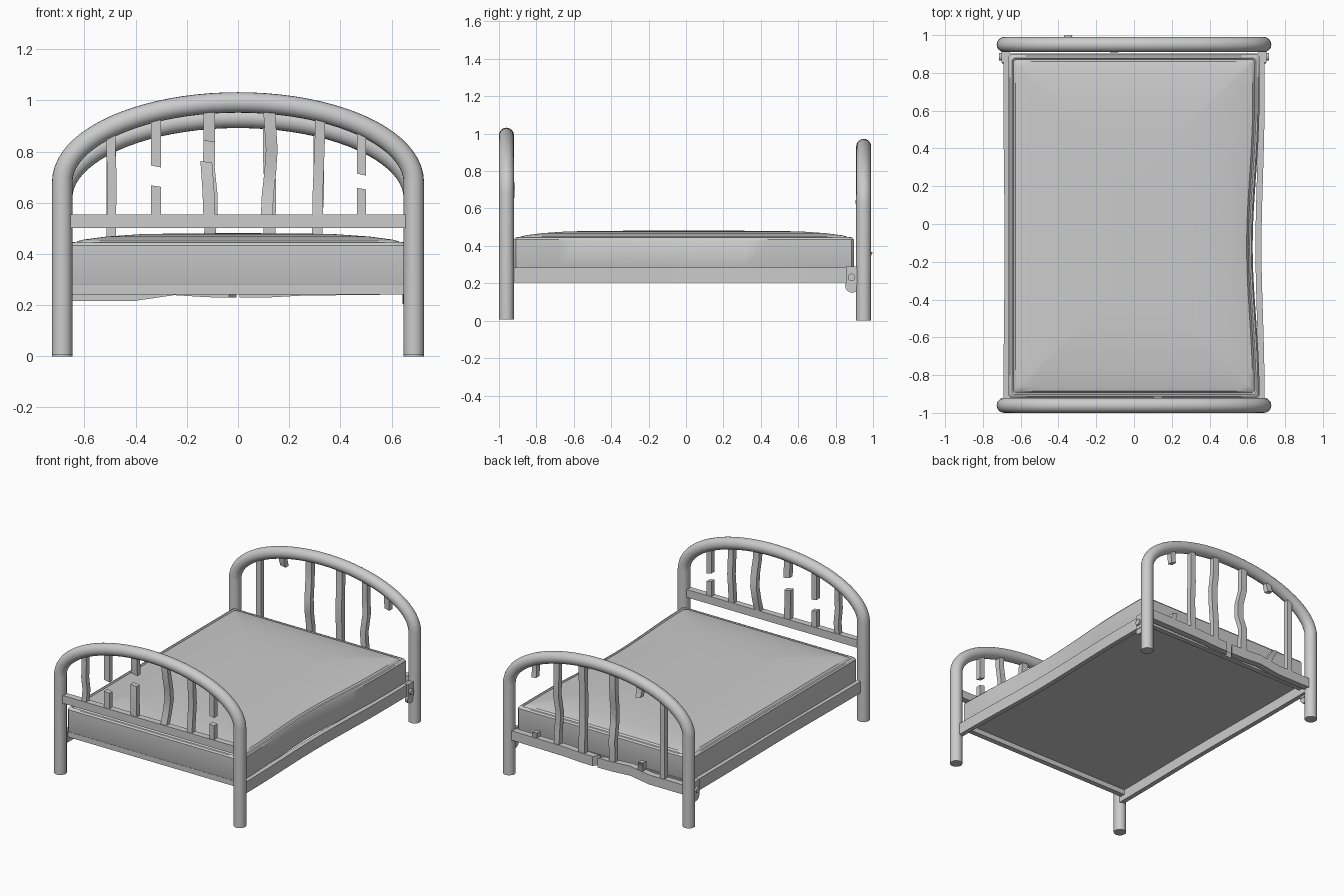
import bpy, bmesh, math
from mathutils import Vector

if "Cube" in bpy.data.objects:
    bpy.data.objects.remove(bpy.data.objects["Cube"])

def finish(name, bm, smooth=True):
    bmesh.ops.recalc_face_normals(bm, faces=bm.faces)
    me = bpy.data.meshes.new(name)
    bm.to_mesh(me)
    bm.free()
    ob = bpy.data.objects.new(name, me)
    bpy.context.collection.objects.link(ob)
    if smooth:
        bpy.context.view_layer.objects.active = ob
        ob.select_set(True)
        bpy.ops.object.shade_smooth_by_angle(angle=math.radians(35))
        ob.select_set(False)
    return ob

def loft(name, rings):
    bm = bmesh.new()
    vs = [[bm.verts.new(p) for p in r] for r in rings]
    n = len(vs[0])
    for a, b in zip(vs, vs[1:]):
        for i in range(n):
            bm.faces.new((a[i], a[(i + 1) % n], b[(i + 1) % n], b[i]))
    bm.faces.new(vs[0])
    bm.faces.new(vs[-1])
    return finish(name, bm)

def bar(name, axis, pts, hu, hv, slant=0.0):
    """Rectangular bar through pts; sections lie across the given axis."""
    u, v = [i for i in range(3) if i != axis]
    rings = []
    for k, p in enumerate(pts):
        ring = []
        for a, b in ((-1, -1), (1, -1), (1, 1), (-1, 1)):
            q = list(p)
            q[u] += a * hu
            q[v] += b * hv
            if k == len(pts) - 1:
                q[axis] += a * slant
            ring.append(q)
        rings.append(ring)
    return loft(name, rings)

def cyl_x(name, x, y, z, r, depth, seg=20):
    ring = lambda xx: [(xx, y + r * math.cos(t), z + r * math.sin(t))
                       for t in (2 * math.pi * i / seg for i in range(seg))]
    return loft(name, [ring(x - depth / 2), ring(x + depth / 2)])

HALF, TUBE = 0.687, 0.04
FY, BY = -0.96, 0.95
FRONT_SPRING, BACK_SPRING, RISE = 0.68, 0.62, 0.312

def arch_z(x, spring):
    return spring + RISE * math.sqrt(1 - (x / HALF) ** 2)

# Arched tube frames
def arch(name, y, spring, foot):
    path = [Vector((-HALF, y, foot))]
    path += [Vector((-HALF * math.cos(math.pi * i / 40), y,
                     spring + RISE * math.sin(math.pi * i / 40))) for i in range(41)]
    path.append(Vector((HALF, y, foot)))
    rings = []
    for i, p in enumerate(path):
        t = (path[min(i + 1, len(path) - 1)] - path[max(i - 1, 0)]).normalized()
        if i in (0, len(path) - 1):
            t = Vector((0, 0, 1 if i == 0 else -1))
        side = Vector((-t.z, 0, t.x))
        rings.append([p + side * TUBE * math.cos(a) + Vector((0, TUBE * math.sin(a), 0))
                      for a in (2 * math.pi * k / 20 for k in range(20))])
    loft(name, rings)

arch("front_arch", FY, FRONT_SPRING, 0.006)
arch("back_arch", BY, BACK_SPRING, 0)

# Front rail and the bent, broken back rail
bar("front_rail", 0, [(-HALF, FY, 0.528), (HALF, FY, 0.528)], 0.022, 0.027)
bar("back_rail_left", 0, [(-HALF, BY, 0.25), (-0.4, BY, 0.25), (-0.25, BY, 0.272),
                          (-0.12, BY, 0.264), (-0.02, BY, 0.262)], 0.022, 0.033, 0.015)
bar("back_rail_right", 0, [(HALF, BY, 0.275), (0.25, BY, 0.27), (0.12, BY, 0.263),
                           (0.02, BY, 0.262)], 0.022, 0.033, 0.015)

# Whole spindles: x position, sideways bends and forward bends along the height
def spindle(name, x, y, z0, spring, bends, w=0.019):
    z1 = arch_z(x, spring)
    n = len(bends) - 1
    bar(name, 2, [(x + dx, y + dy, z0 + (z1 - z0) * i / n)
                  for i, (dx, dy) in enumerate(bends)], w, 0.018)

S = (0, 0)
spindle("front_spindle_1", -0.495, FY, 0.54, FRONT_SPRING,
        [S, (0.002, 0.008), (0.002, -0.006), (-0.002, 0.004), S], 0.018)
spindle("front_spindle_4", 0.12, FY, 0.54, FRONT_SPRING,
        [(-0.008, 0), (-0.004, 0.022), (0.006, 0.028), (0.012, 0.012), (0.006, 0), S], 0.023)
spindle("front_spindle_5", 0.32, FY, 0.54, FRONT_SPRING,
        [(-0.008, 0), (-0.008, 0.008), (-0.004, 0.012), S, S], 0.02)
spindle("back_spindle_1", -0.495, BY, 0.26, BACK_SPRING, [S, S], 0.018)
spindle("back_spindle_3", -0.112, BY, 0.26, BACK_SPRING,
        [S, (0.002, 0), (0, 0.004), (0.008, -0.022), (0.008, -0.025),
         (-0.002, -0.002), S, S], 0.023)
spindle("back_spindle_4", 0.12, BY, 0.26, BACK_SPRING,
        [S, S, (0.004, -0.008), (0.006, -0.012), S, S], 0.023)
spindle("back_spindle_5", 0.315, BY, 0.26, BACK_SPRING,
        [S, (-0.002, -0.004), (-0.006, -0.012), (0.002, 0.004), S, S], 0.02)

# Snapped spindles: lower and upper stubs (x, y, start, break heights, width, tip shift)
def snapped(name, x, y, z0, low, high, spring, w, tip=0.0):
    bar(name + "_lower_stub", 2, [(x, y, z0), (x - tip / 3, y, (z0 + low) / 2),
                                  (x - tip, y + tip, low)], w, 0.018, -0.003)
    z1 = arch_z(x, spring)
    bar(name + "_upper_stub", 2, [(x, y, z1), (x, y, (z1 + high) / 2),
                                  (x, y + tip / 2, high)], w, 0.018, -0.004)

snapped("front_spindle_2", -0.32, FY, 0.54, 0.665, 0.742, FRONT_SPRING, 0.02)
snapped("front_spindle_3", -0.112, FY, 0.54, 0.76, 0.84, FRONT_SPRING, 0.023, 0.012)
snapped("front_spindle_6", 0.483, FY, 0.54, 0.655, 0.71, FRONT_SPRING, 0.018)
snapped("back_spindle_2", -0.32, BY, 0.26, 0.365, 0.80, BACK_SPRING, 0.02, 0.03)
snapped("back_spindle_6", 0.483, BY, 0.26, 0.345, 0.72, BACK_SPRING, 0.018, 0.01)

# Mattress with piped border, domed top and a dented right side
def dent(y):
    t = max(0.0, 1 - abs((y + 0.12) / 0.75))
    return t * t * (3 - 2 * t)

def mattress_ring(inset, z, n=16):
    hx, y0, y1 = 0.664 - inset, -0.92 + inset, 0.897 - inset
    c = 0.012
    corners = [(-hx + c, y0), (hx - c, y0), (hx, y0 + c), (hx, y1 - c),
               (hx - c, y1), (-hx + c, y1), (-hx, y1 - c), (-hx, y0 + c)]
    out = []
    for k in range(8):
        a, b = corners[k], corners[(k + 1) % 8]
        m = n if k % 2 == 0 else 1
        for i in range(m):
            x = a[0] + (b[0] - a[0]) * i / m
            y = a[1] + (b[1] - a[1]) * i / m
            x -= dent(y) * 0.036 * max(x / 0.664, 0) ** 2
            out.append((x, y, z))
    return out

loft("mattress", [mattress_ring(i, z) for i, z in (
    (0.004, 0.276), (0, 0.286), (0, 0.433), (0.008, 0.444), (0.018, 0.447), (0.026, 0.438),
    (0.036, 0.45), (0.06, 0.456), (0.15, 0.468), (0.28, 0.477), (0.42, 0.48), (0.6, 0.481))])

# Side rails (the right one bowed) and under-mattress cross rails
for side, label, bow in ((-1, "left", 0.006), (1, "right", 0.016)):
    ys = [-0.94 + 1.86 * i / 16 for i in range(17)]
    bar(label + "_side_rail", 1,
        [(side * (0.675 - bow * dent(y)), y, 0.245) for y in ys], 0.016, 0.04)
    # Rear corner bracket with a round plate and bolt
    bar(label + "_bracket", 2, [(side * 0.69, 0.888, 0.19), (side * 0.69, 0.888, 0.29)],
        0.012, 0.033)
    cyl_x(label + "_bracket_plate", side * 0.69, 0.888, 0.187, 0.037, 0.018)
    cyl_x(label + "_bolt", side * 0.702, 0.885, 0.232, 0.02, 0.025)
for y, label in ((-0.9, "front"), (0.885, "rear")):
    bar(label + "_cross_rail", 0, [(-0.67, y, 0.26), (0.67, y, 0.26)], 0.018, 0.018)
